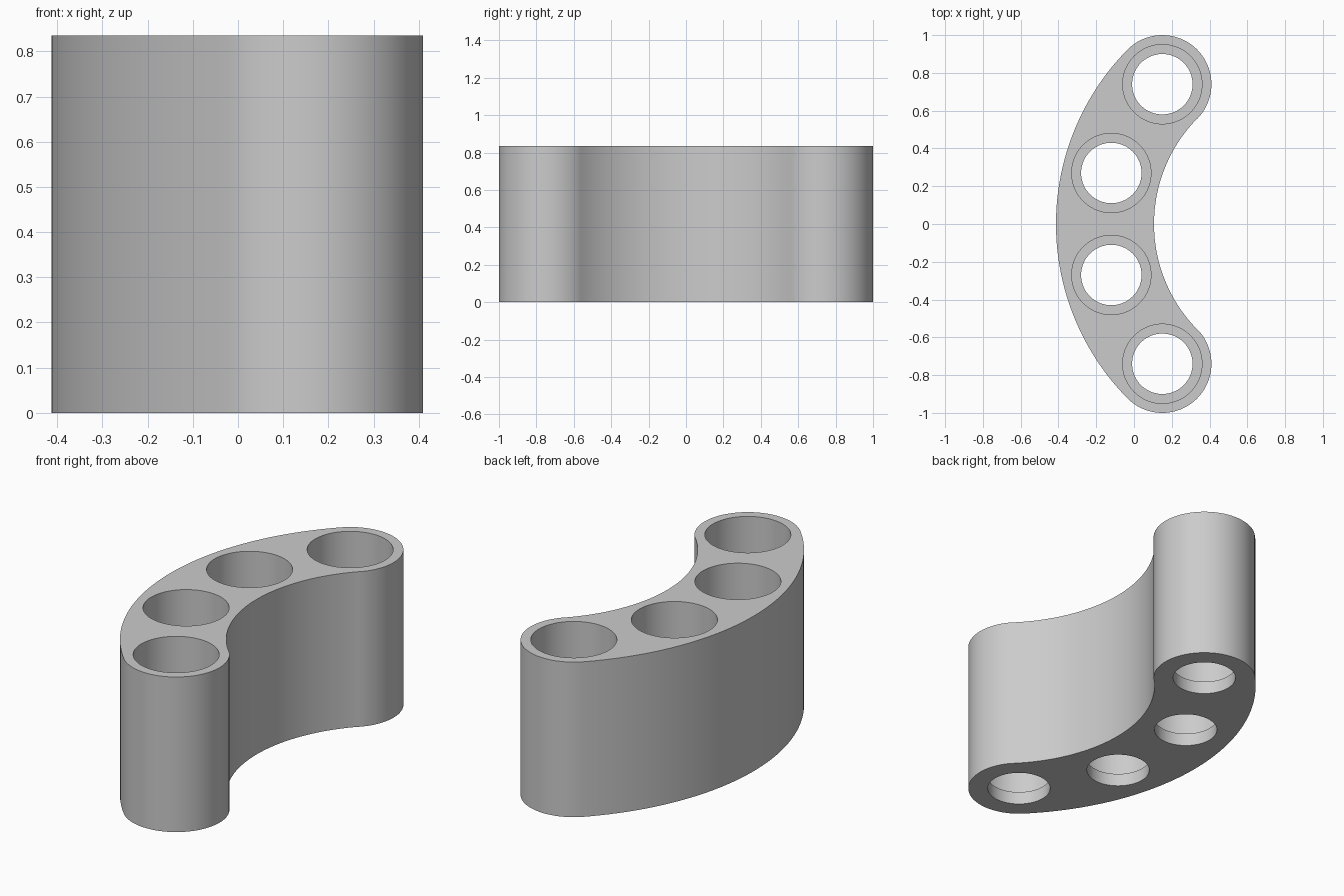
import bpy
import bmesh
from math import sin, cos, pi, atan2, radians

if "Cube" in bpy.data.objects:
    bpy.data.objects.remove(bpy.data.objects["Cube"], do_unlink=True)

HEIGHT, FLOOR = 0.835, 0.07
BEND_X, R_OUTER, R_INNER = 0.902, 1.315, 0.796   # concentric bend arcs
END_X, END_Y, END_R = 0.15, 0.74, 0.26           # rounded ends
POCKET_R, DRAIN_R = 0.21, 0.16
POCKETS = [(0.15, 0.74), (-0.12, 0.27), (-0.12, -0.27), (0.15, -0.74)]


def arc(cx, cy, r, a0, a1, n):
    return [(cx + r * cos(a0 + (a1 - a0) * i / n),
             cy + r * sin(a0 + (a1 - a0) * i / n)) for i in range(n)]


def circle(centre, r):
    return arc(*centre, r, 0, 2 * pi, 72)


# Crescent outline: four arcs that meet tangentially
t = atan2(END_Y, END_X - BEND_X)
outline = (arc(BEND_X, 0, R_OUTER, t, 2 * pi - t, 64)
           + arc(END_X, -END_Y, END_R, -t, pi - t, 40)
           + arc(BEND_X, 0, R_INNER, 2 * pi - t, t, 64)
           + arc(END_X, END_Y, END_R, t - pi, t, 40))

bm = bmesh.new()


def loop(points, z):
    verts = [bm.verts.new((x, y, z)) for x, y in points]
    edges = [bm.edges.new((v, verts[i - 1])) for i, v in enumerate(verts)]
    return verts, edges


def wall(a, b):
    for i in range(len(a[0])):
        bm.faces.new((a[0][i - 1], a[0][i], b[0][i], b[0][i - 1]))


def cap(loops):
    bmesh.ops.triangle_fill(bm, use_beauty=True,
                            edges=[e for l in loops for e in l[1]])


# Outer wall
bottom, top = [loop(outline, 0)], [loop(outline, HEIGHT)]
wall(bottom[0], top[0])

# Stepped pockets with a narrower hole through the floor
for centre in POCKETS:
    drain_low = loop(circle(centre, DRAIN_R), 0)
    drain_high = loop(circle(centre, DRAIN_R), FLOOR)
    pocket_low = loop(circle(centre, POCKET_R), FLOOR)
    pocket_high = loop(circle(centre, POCKET_R), HEIGHT)
    wall(drain_low, drain_high)
    wall(drain_high, pocket_low)
    wall(pocket_low, pocket_high)
    bottom.append(drain_low)
    top.append(pocket_high)

# Top and bottom faces
cap(bottom)
cap(top)
bmesh.ops.recalc_face_normals(bm, faces=bm.faces)

mesh = bpy.data.meshes.new("curved_holder")
bm.to_mesh(mesh)
bm.free()
holder = bpy.data.objects.new("curved_holder", mesh)
bpy.context.collection.objects.link(holder)

# Grey plastic
grey = bpy.data.materials.new("light_grey")
grey.use_nodes = True
colour = (0.6, 0.6, 0.6, 1)
grey.diffuse_color = colour
grey.node_tree.nodes["Principled BSDF"].inputs["Base Color"].default_value = colour
mesh.materials.append(grey)

bpy.ops.object.select_all(action="DESELECT")
holder.select_set(True)
bpy.context.view_layer.objects.active = holder
bpy.ops.object.shade_smooth_by_angle(angle=radians(30))
